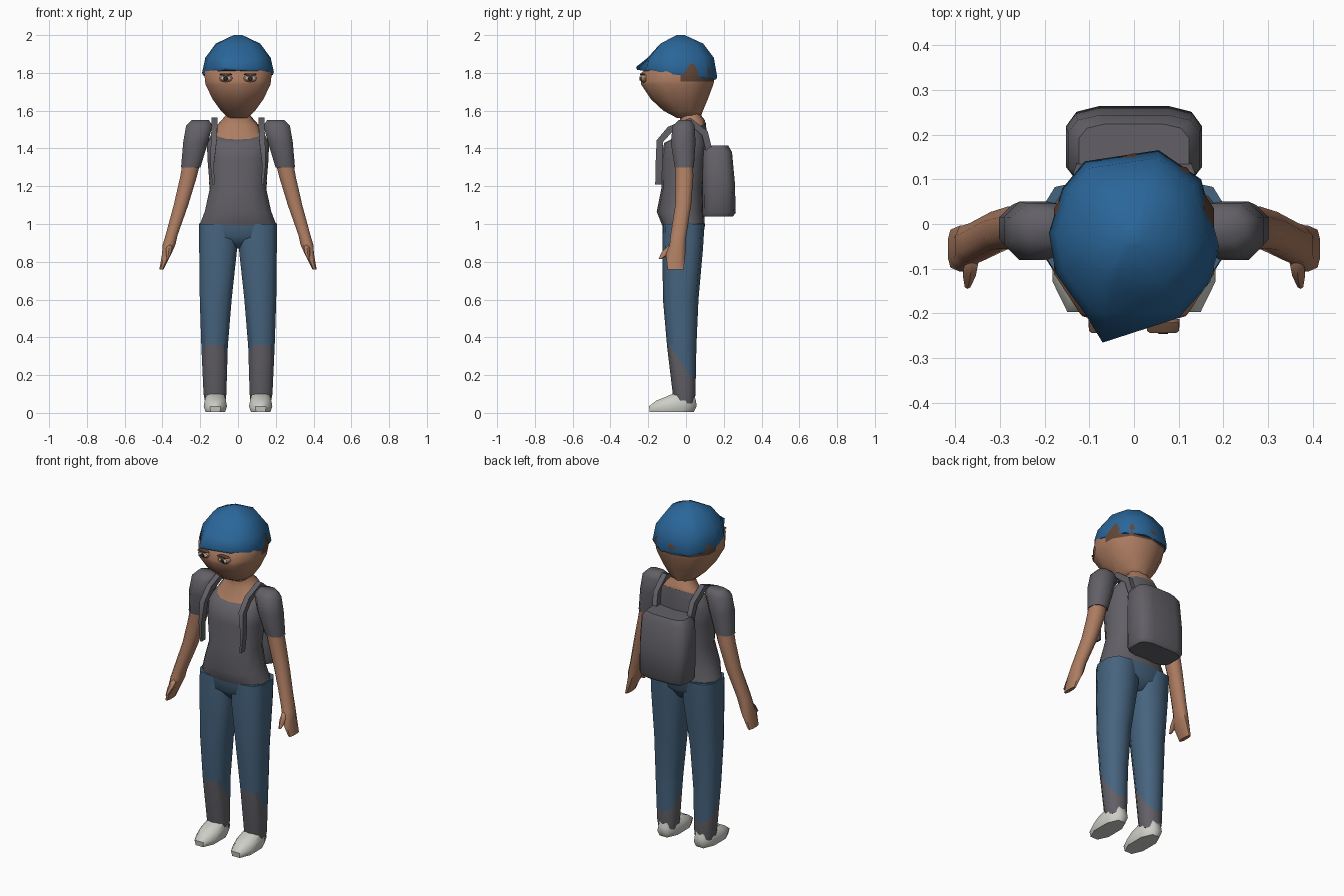
import bpy, bmesh, math
from mathutils import Vector

if "Cube" in bpy.data.objects:
    bpy.data.objects.remove(bpy.data.objects["Cube"])


def material(name, r, g, b):
    m = bpy.data.materials.new(name)
    m.diffuse_color = tuple((c / 255) ** 2.2 for c in (r, g, b)) + (1,)
    m.use_nodes = True
    m.node_tree.nodes["Principled BSDF"].inputs["Base Color"].default_value = m.diffuse_color
    return m


SKIN = material("skin", 172, 124, 98)
GREY = material("grey cloth", 98, 96, 102)
DENIM = material("denim", 72, 100, 126)
CAP = material("cap blue", 46, 102, 152)
SHOE = material("shoe white", 205, 205, 198)
HAIR = material("hair brown", 98, 72, 58)
EYE = material("eye dark", 58, 46, 42)
WHITE = material("eye white", 190, 180, 170)


def ring(z, cx, y0, y1, rx, n=10, p=0.85, tilt=0.0, turn=0.0):
    """Rounded outline between front y0 and back y1; tilt raises the back."""
    pts = []
    for i in range(n):
        a = 2 * math.pi * (i + 0.5) / n + turn
        c, s = math.cos(a), math.sin(a)
        x = math.copysign(abs(c) ** p, c)
        y = math.copysign(abs(s) ** p, s)
        pts.append(Vector((cx + rx * x, (y0 + y1) / 2 + (y1 - y0) / 2 * y,
                           z + tilt * y)))
    return pts


def loft(name, rings, mats, rule=None, cuts=(), angle=60):
    """Skin a stack of rings, cut it along planes and colour faces by rule."""
    bm = bmesh.new()
    loops = [[bm.verts.new(p) for p in r] for r in rings]
    n = len(loops[0])
    for lo, hi in zip(loops, loops[1:]):
        for i in range(n):
            j = (i + 1) % n
            bm.faces.new((lo[i], lo[j], hi[j], hi[i]))
    bm.faces.new(loops[0][::-1])
    bm.faces.new(loops[-1])
    for co, no in cuts:
        bmesh.ops.bisect_plane(bm, geom=bm.verts[:] + bm.edges[:] + bm.faces[:],
                               plane_co=co, plane_no=no)
    bmesh.ops.recalc_face_normals(bm, faces=bm.faces[:])
    if rule:
        for f in bm.faces:
            f.material_index = rule(f.calc_center_median())
    me = bpy.data.meshes.new(name)
    bm.to_mesh(me)
    bm.free()
    for m in mats:
        me.materials.append(m)
    ob = bpy.data.objects.new(name, me)
    bpy.context.collection.objects.link(ob)
    bpy.ops.object.select_all(action='DESELECT')
    ob.select_set(True)
    bpy.context.view_layer.objects.active = ob
    bpy.ops.object.shade_smooth_by_angle(angle=math.radians(angle))
    return ob


# Shirt, with a neckline that is lower at the front
loft("shirt", [
    ring(0.99, 0, -.125, .10, .21, 14), ring(1.065, 0, -.155, .095, .18, 14),
    ring(1.19, 0, -.13, .09, .152, 14), ring(1.34, 0, -.135, .11, .165, 14),
    ring(1.43, 0, -.115, .115, .168, 14), ring(1.49, 0, -.085, .105, .13, 14, tilt=.045),
], [GREY])

# Neck and upper chest
loft("neck", [
    ring(1.488, 0, -.083, .103, .127, 14, tilt=.045),
    ring(1.535, 0, -.035, .10, .10, 14, tilt=.015),
    ring(1.575, 0, -.03, .08, .065, 14), ring(1.64, 0, -.05, .07, .06, 14),
], [SKIN])

# Head, with hair showing below the cap at the back
loft("head", [
    ring(1.56, 0, -.045, .075, .05), ring(1.60, 0, -.12, .09, .095),
    ring(1.66, 0, -.185, .115, .14), ring(1.74, 0, -.238, .145, .18),
    ring(1.80, 0, -.235, .158, .187), ring(1.85, 0, -.19, .14, .165),
], [SKIN, HAIR], rule=lambda c: int(c.y > -.03 and c.z > 1.755),
    cuts=[((0, 0, 1.755), (0, 0, 1)), ((0, -.03, 0), (0, 1, 0))])

# Cap, with a short peak turned slightly to one side
rim = [(-.19, -.02), (-.16, .08), (-.11, .14), (.055, .165), (.15, .10), (.19, -.05),
       (.17, -.13), (.10, -.21), (-.07, -.265), (-.11, -.20), (-.175, -.11)]


def cap_ring(z, k, front, slope=0.0):
    return [Vector((x * k, -.03 + (max(y, front) + .03) * k,
                    z - slope * (y + .05))) for x, y in rim]


loft("cap", [cap_ring(1.79, .97, -.30, .12), cap_ring(1.805, 1, -.30, .12),
             cap_ring(1.88, .91, -.22), cap_ring(1.955, .62, -.20),
             cap_ring(2.0, .12, -.20)], [CAP])

# Hips joining the two trouser legs
loft("trouser_hips", [
    ring(.87, 0, -.07, .05, .10, 14), ring(.93, 0, -.122, .09, .207, 14),
    ring(1.003, 0, -.126, .102, .211, 14)], [DENIM])

for s, side in ((-1, "left"), (1, "right")):
    # Trouser leg, grey on the lower front
    loft(side + "_trouser_leg", [
        ring(.05, s * .12, -.06, .045, .055), ring(.10, s * .122, -.07, .05, .063),
        ring(.35, s * .124, -.10, .055, .073), ring(.60, s * .118, -.122, .066, .088),
        ring(.87, s * .105, -.125, .09, .104, p=.7),
        ring(1.0, s * .105, -.122, .098, .104, p=.7),
    ], [DENIM, GREY], rule=lambda c: int(c.z < .23 - 1.5 * c.y and c.z < .36),
        cuts=[((0, 0, .23), (0, 1.5, 1)), ((0, 0, .36), (0, 0, 1))])

    # Shoe
    loft(side + "_shoe", [
        ring(.005, s * .12, -.20, .05, .055, 8), ring(.035, s * .12, -.205, .065, .066, 8),
        ring(.065, s * .12, -.165, .06, .06, 8), ring(.10, s * .12, -.075, .045, .05, 8),
    ], [SHOE])

    # Short sleeve
    loft(side + "_sleeve", [
        ring(1.30, s * .25, -.063, .045, .055, 8), ring(1.43, s * .225, -.085, .055, .07, 8),
        ring(1.52, s * .205, -.075, .05, .075, 8), ring(1.55, s * .20, -.04, .03, .05, 8),
    ], [GREY])

    # Bare arm ending in a flat hand
    loft(side + "_arm", [
        ring(.76, s * .405, -.10, -.01, .012, 8), ring(.84, s * .378, -.11, 0, .026, 8),
        ring(.89, s * .365, -.09, 0, .036, 8), ring(.94, s * .352, -.085, .005, .034, 8),
        ring(1.10, s * .302, -.06, .03, .041, 8), ring(1.25, s * .262, -.058, .042, .047, 8),
        ring(1.33, s * .245, -.058, .04, .05, 8),
    ], [SKIN])
    loft(side + "_thumb", [
        ring(.815, s * .372, -.145, -.13, .007, 6), ring(.85, s * .368, -.13, -.07, .016, 6),
        ring(.89, s * .362, -.09, -.04, .018, 6)], [SKIN])

    # Backpack strap: a tapering band over the shoulder
    path = [(.13, -.145, 1.21, .008), (.137, -.143, 1.32, .014), (.128, -.138, 1.44, .022),
            (.125, -.085, 1.50, .022), (.125, .02, 1.545, .022), (.12, .10, 1.48, .022),
            (.11, .13, 1.36, .020)]
    nrm = [(0, -1, 0), (0, -1, 0), (0, -1, .2), (0, -.7, 1), (0, .2, 1), (0, 1, .7), (0, 1, 0)]
    bands = []
    for (x, y, z, w), d in zip(path, nrm):
        d = Vector(d).normalized() * .018
        c, half = Vector((s * x, y, z)), Vector((w * .7, 0, 0))
        bands.append([c - half - d, c + half - d, c + half + d, c - half + d])
    loft(side + "_strap", bands, [GREY], angle=40)

    # Eye: lid, white and pupil
    for part, r, depth, lift, m in (("eyelid", (.037, .022), 0, 0, SKIN),
                                    ("eye_white", (.030, .012), -.006, -.002, WHITE),
                                    ("pupil", (.013, .012), -.010, -.002, EYE),
                                    ("eyebrow", (.036, .006), -.008, .020, HAIR)):
        disc = [[Vector((s * .065 + r[0] * k * math.cos(a), -.232 + depth + t,
                         1.772 + lift + r[1] * k * math.sin(a)))
                 for a in (math.pi * i / 4 for i in range(8))]
                for t, k in ((.02, 1), (.001, 1), (-.004, .8))]
        loft(side + "_" + part, disc, [m])

# Backpack
loft("backpack", [
    ring(1.04, 0, .09, .25, .14, 12, p=.5), ring(1.06, 0, .085, .265, .153, 12, p=.5),
    ring(1.22, 0, .085, .26, .155, 12, p=.5), ring(1.38, 0, .085, .245, .15, 12, p=.5),
    ring(1.415, 0, .09, .225, .125, 12, p=.5)], [GREY], angle=50)
